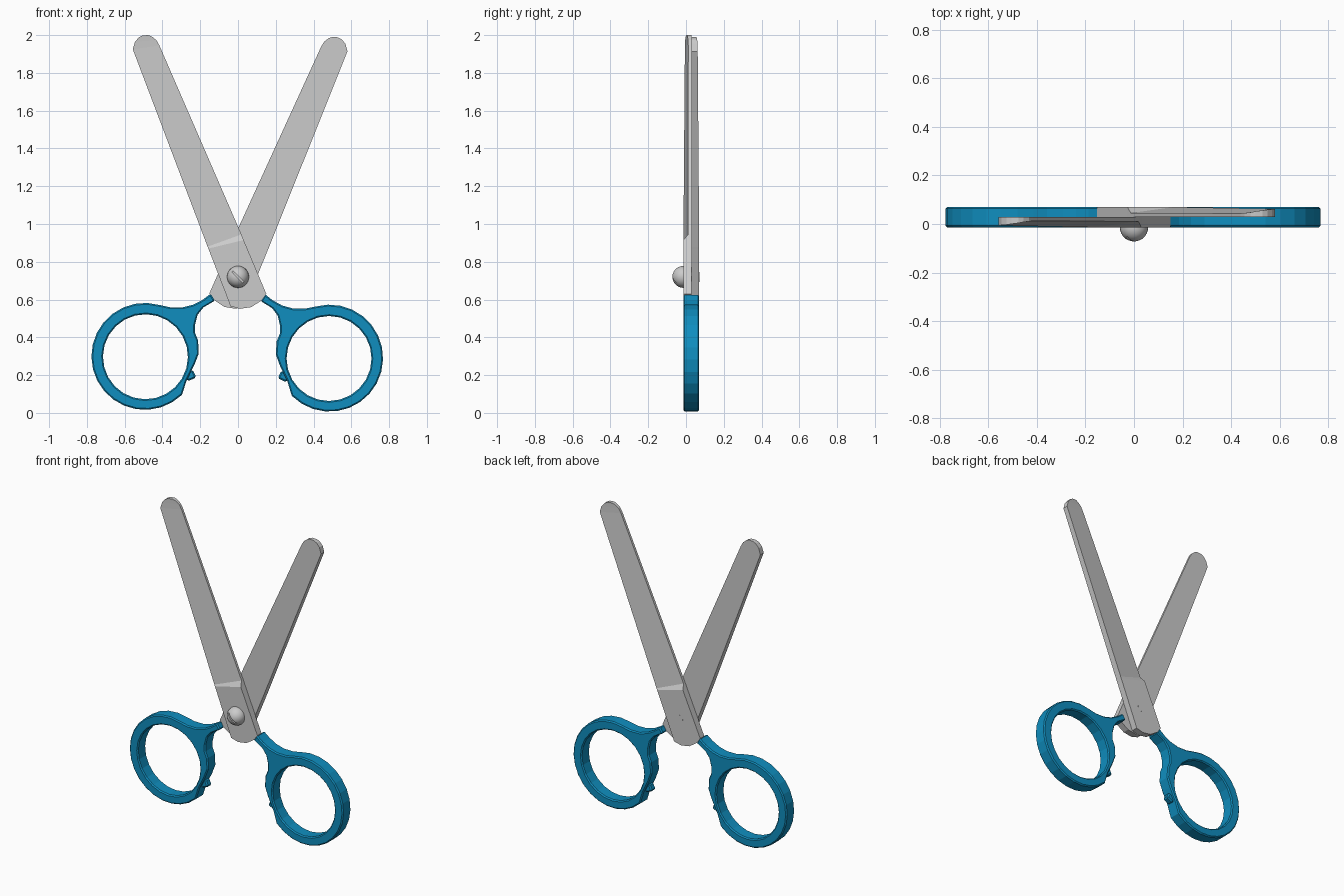
import bpy, bmesh
from math import cos, sin, radians
from mathutils import Matrix, Vector

if "Cube" in bpy.data.objects:
    bpy.data.objects.remove(bpy.data.objects["Cube"])

FRONT, MID, BACK = -0.014, 0.028, 0.07
PIVOT = Vector((0, MID, 0.72))

blue = bpy.data.materials.new("blue_plastic")
blue.diffuse_color = (0.005, 0.27, 0.52, 1)
blue.use_nodes = True
blue.node_tree.nodes["Principled BSDF"].inputs["Base Color"].default_value = blue.diffuse_color


def finish(name, bm, mat=None):
    bmesh.ops.recalc_face_normals(bm, faces=bm.faces)
    me = bpy.data.meshes.new(name)
    bm.to_mesh(me)
    bm.free()
    ob = bpy.data.objects.new(name, me)
    bpy.context.collection.objects.link(ob)
    if mat:
        me.materials.append(mat)
    return ob


def bevel(ob, width):
    m = ob.modifiers.new("edge_bevel", 'BEVEL')
    m.width = width
    m.segments = 1
    m.limit_method = 'ANGLE'
    m.angle_limit = radians(60)


def slab(name, loops, y0, y1, mat):
    """Flat outline with holes, extruded along y."""
    bm = bmesh.new()
    edges = []
    for pts in loops:
        vs = [bm.verts.new((x, y0, z)) for x, z in pts]
        edges += [bm.edges.new((vs[i - 1], vs[i])) for i in range(len(vs))]
    bmesh.ops.triangle_fill(bm, use_beauty=True, edges=edges)
    ext = bmesh.ops.extrude_face_region(bm, geom=bm.faces[:])
    moved = [v for v in ext['geom'] if isinstance(v, bmesh.types.BMVert)]
    bmesh.ops.translate(bm, vec=(0, y1 - y0, 0), verts=moved)
    return finish(name, bm, mat)


def box(name, size, matrix, mat=None):
    bm = bmesh.new()
    bmesh.ops.create_cube(bm, size=1, matrix=matrix @ Matrix.Diagonal((*size, 1)))
    return finish(name, bm, mat)


# Blade: rows of (spine x, z, front y) and (cutting edge x, z, front y)
rows = [
    ((0.01, 0.551, FRONT), (0.07, 0.56, FRONT)),
    ((-0.04, 0.565, FRONT), (0.125, 0.595, FRONT)),
    ((-0.053, 0.60, FRONT), (0.15, 0.63, FRONT)),
    ((-0.157, 0.87, FRONT), (0.03, 0.915, FRONT)),
    ((-0.161, 0.88, FRONT), (0.018, 0.945, 0.011)),
    ((-0.557, 1.925, -0.006), (-0.416, 1.945, 0.012)),
    ((-0.545, 1.965, -0.005), (-0.432, 1.973, 0.011)),
    ((-0.525, 1.988, -0.003), (-0.455, 1.992, 0.008)),
    ((-0.505, 1.998, 0.0), (-0.475, 2.0, 0.004)),
]
bm = bmesh.new()
rings = []
for (lx, lz, ly), (rx, rz, ry) in rows:
    rings.append([bm.verts.new(p) for p in
                  ((lx, ly, lz), (rx, ry, rz), (rx, MID, rz), (lx, MID, lz))])
for a, b in zip(rings, rings[1:]):
    for i in range(4):
        j = (i + 1) % 4
        bm.faces.new((a[i], a[j], b[j], b[i]))
bm.faces.new(rings[0])
bm.faces.new(rings[-1])
front_blade = finish("front_blade", bm)


# Handle: finger ring with a curved neck to the blade
def arc(cx, cz, r, a0, a1, n):
    return [(cx + r * cos(radians(a0 + (a1 - a0) * i / n)),
             cz + r * sin(radians(a0 + (a1 - a0) * i / n))) for i in range(n + 1)]


neck = [(0.262, 0.165), (0.222, 0.25), (0.2, 0.31), (0.205, 0.38), (0.222, 0.42),
        (0.223, 0.46), (0.21, 0.515), (0.18, 0.555), (0.12, 0.592), (0.143, 0.628),
        (0.185, 0.595), (0.235, 0.568), (0.29, 0.553), (0.355, 0.552)]
outer = arc(0.485, 0.29, 0.283, 105, -135, 18) + neck
inner = arc(0.482, 0.288, 0.225, 0, 345, 23)
right_handle = slab("right_handle", [outer, inner], FRONT, BACK, blue)
bevel(right_handle, 0.007)

# Small stop nub on the inner side of the handle
right_nub = box("right_stop_nub", (0.05, 0.045, 0.045),
                Matrix.Translation((0.243, MID, 0.193)) @ Matrix.Rotation(radians(25), 4, 'Y'), blue)
bevel(right_nub, 0.008)

# Second half: the same parts turned half way round the pivot
turn = (Matrix.Translation(PIVOT) @ Matrix.Rotation(0.019, 4, 'Y')
        @ Matrix.Rotation(radians(180), 4, 'Z') @ Matrix.Translation(-PIVOT))
for ob, name in ((front_blade, "back_blade"), (right_handle, "left_handle"),
                 (right_nub, "left_stop_nub")):
    dup = ob.copy()
    dup.name = name
    dup.matrix_world = turn
    bpy.context.collection.objects.link(dup)

# Screw: domed head with a diagonal slot
bm = bmesh.new()
bmesh.ops.create_uvsphere(bm, u_segments=28, v_segments=14, radius=0.058,
                          matrix=Matrix.Translation((0, FRONT, 0.72)) @ Matrix.Rotation(radians(90), 4, 'X'))
cut = bmesh.ops.bisect_plane(bm, geom=bm.verts[:] + bm.edges[:] + bm.faces[:],
                             plane_co=(0, FRONT + 0.004, 0), plane_no=(0, 1, 0), clear_outer=True)
bmesh.ops.holes_fill(bm, edges=[e for e in bm.edges if e.is_boundary])
screw = finish("screw_head", bm)
bpy.context.view_layer.objects.active = screw
screw.select_set(True)
bpy.ops.object.shade_smooth_by_angle(angle=radians(35))

cutter = box("slot_cutter", (0.2, 0.04, 0.009),
             Matrix.Translation((0, -0.074, 0.72)) @ Matrix.Rotation(radians(45), 4, 'Y'))
cutter.hide_render = True
cutter.hide_set(True)
m = screw.modifiers.new("slot", 'BOOLEAN')
m.operation = 'DIFFERENCE'
m.object = cutter

# Screw shank, showing as a small disc at the back
bm = bmesh.new()
bmesh.ops.create_cone(bm, cap_ends=True, segments=20, radius1=0.026, radius2=0.026, depth=0.081,
                      matrix=Matrix.Translation((0, 0.0305, 0.72)) @ Matrix.Rotation(radians(90), 4, 'X'))
finish("screw_shank", bm)
